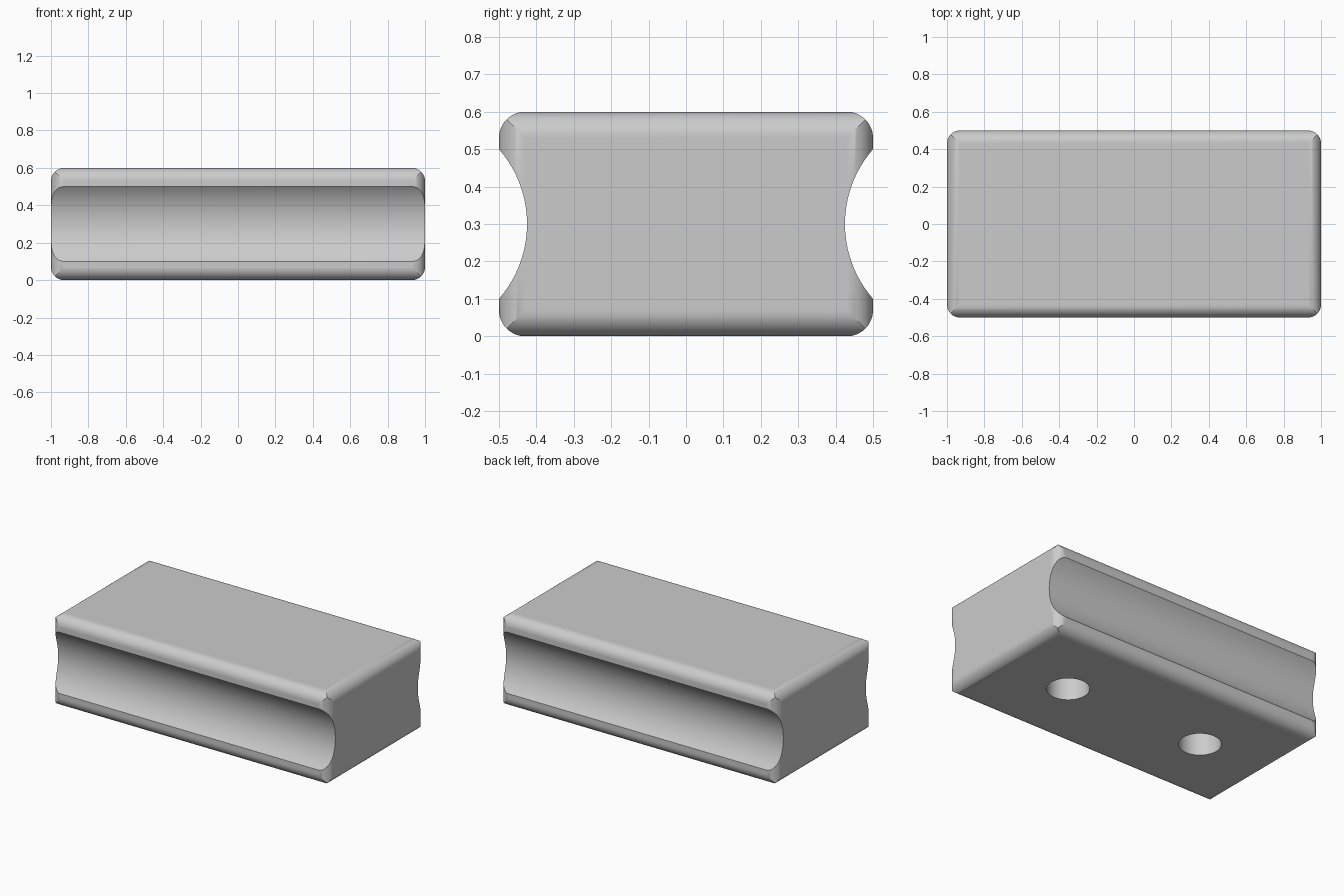
import bpy
import bmesh
import math
from itertools import product
from mathutils import Vector

SIZE = Vector((2.0, 1.0, 0.6))
ROUND = 0.07

default = bpy.data.objects.get("Cube")
if default:
    bpy.data.objects.remove(default, do_unlink=True)

grey = bpy.data.materials.new("plain_grey")
grey.use_nodes = True
colour = (0.6, 0.6, 0.6, 1)
grey.diffuse_color = colour
grey.node_tree.nodes["Principled BSDF"].inputs["Base Color"].default_value = colour


def rounded_block(name):
    """Block with rounded edges that meet in mitred corners, as a convex hull of the mitre lines."""
    steps = 8
    bm = bmesh.new()
    for signs in product((-1, 1), repeat=3):
        for axis in range(3):
            for i in range(steps + 1):
                a = math.pi / 4 * (1 + i / steps)
                mitre = [ROUND * math.cos(a)] * 3
                mitre[axis] = ROUND * math.sin(a)
                bm.verts.new([s * (SIZE[k] / 2 - ROUND + mitre[k])
                              for k, s in enumerate(signs)])
    bmesh.ops.remove_doubles(bm, verts=bm.verts[:], dist=1e-5)
    bmesh.ops.convex_hull(bm, input=bm.verts[:])
    bmesh.ops.dissolve_limit(bm, angle_limit=math.radians(0.5),
                             verts=bm.verts[:], edges=bm.edges[:])
    bmesh.ops.recalc_face_normals(bm, faces=bm.faces[:])
    bmesh.ops.translate(bm, verts=bm.verts[:], vec=(0, 0, SIZE.z / 2))
    mesh = bpy.data.meshes.new(name)
    bm.to_mesh(mesh)
    bm.free()
    mesh.materials.append(grey)
    obj = bpy.data.objects.new(name, mesh)
    bpy.context.collection.objects.link(obj)
    return obj


def cut_cylinder(target, radius, length, location, rotation=(0, 0, 0), sides=64):
    """Subtract a cylinder from the target and discard the cutter."""
    bpy.ops.mesh.primitive_cylinder_add(vertices=sides, radius=radius, depth=length,
                                        location=location, rotation=rotation)
    cutter = bpy.context.object
    cutter.name = "cutter"
    cutter.hide_render = True
    cutter.data.materials.append(grey)
    bpy.context.view_layer.update()
    mod = target.modifiers.new("cut", 'BOOLEAN')
    mod.operation = 'DIFFERENCE'
    mod.solver = 'EXACT'
    mod.object = cutter
    bpy.context.view_layer.objects.active = target
    bpy.ops.object.modifier_apply(modifier=mod.name)
    bpy.data.objects.remove(cutter, do_unlink=True)


block = rounded_block("grooved_block")

# Long finger grooves, front and back
half_chord, sag = 0.2, 0.075
groove_radius = (half_chord ** 2 + sag ** 2) / (2 * sag)
for side in (-1, 1):
    y = side * (SIZE.y / 2 - sag + groove_radius)
    cut_cylinder(block, groove_radius, SIZE.x + 0.4, (0, y, SIZE.z / 2),
                 (0, math.pi / 2, 0), 128)

# Blind round holes underneath
hole_depth = 0.3
for x in (-0.5, 0.5):
    cut_cylinder(block, 0.125, 2 * hole_depth, (x, 0, 0))

# Smooth rounds, crisp rims, flat large faces
bpy.ops.object.select_all(action='DESELECT')
block.select_set(True)
bpy.context.view_layer.objects.active = block
bpy.ops.object.shade_smooth_by_angle(angle=math.radians(25))
weighted = block.modifiers.new("flat_faces", 'WEIGHTED_NORMAL')
weighted.keep_sharp = True
